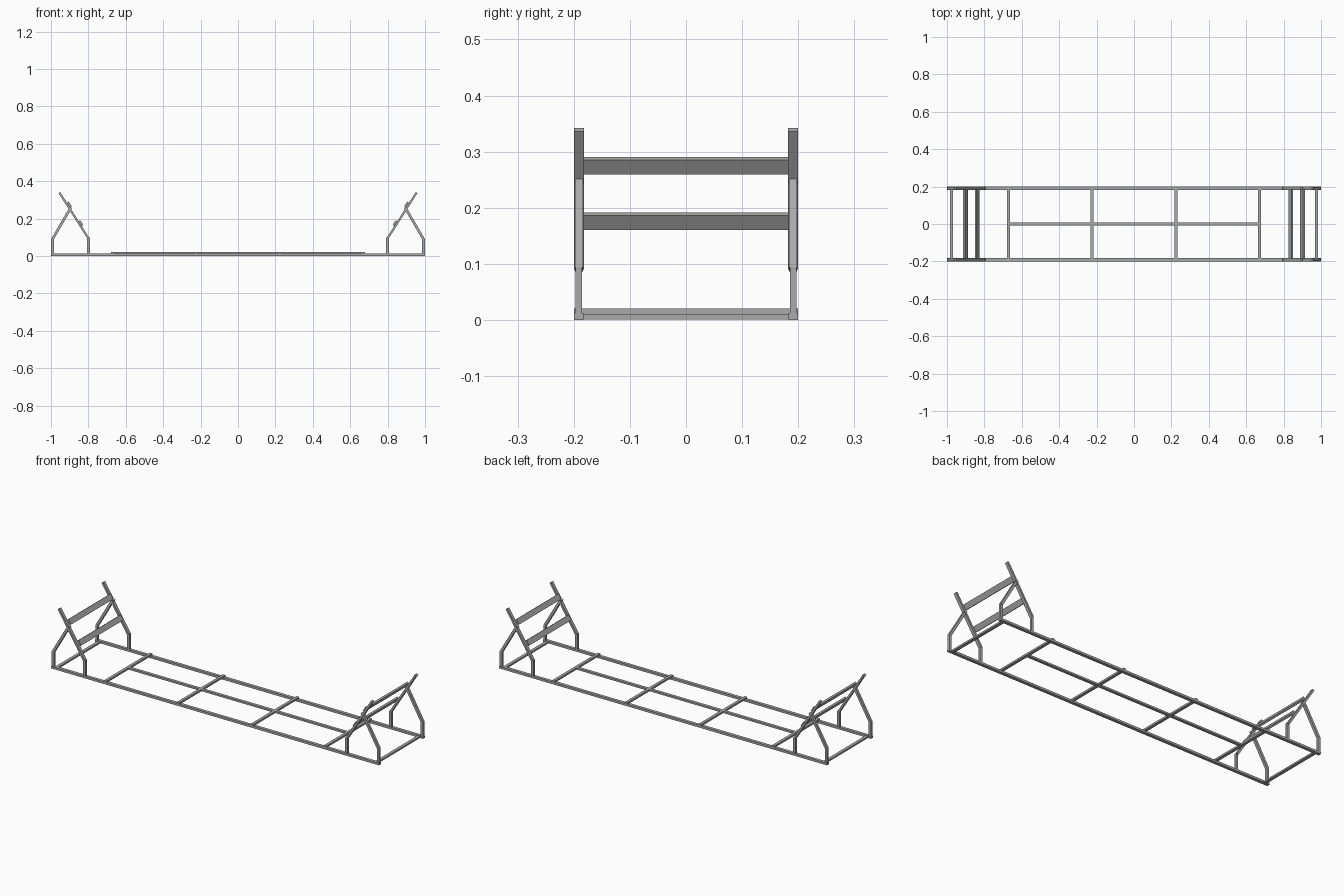
import bpy, math
from mathutils import Matrix, Vector

if "Cube" in bpy.data.objects:
    bpy.data.objects.remove(bpy.data.objects["Cube"])

steel = bpy.data.materials.new("grey steel")
steel.diffuse_color = (0.4, 0.4, 0.4, 1)
steel.use_nodes = True
steel.node_tree.nodes["Principled BSDF"].inputs["Base Color"].default_value = steel.diffuse_color


def prism(name, verts):
    """Box from eight corners: four at low y, four at high y."""
    me = bpy.data.meshes.new(name)
    faces = [(0, 1, 2, 3), (7, 6, 5, 4)]
    faces += [(i, i + 4, (i + 1) % 4 + 4, (i + 1) % 4) for i in range(4)]
    me.from_pydata(verts, [], faces)
    me.materials.append(steel)
    ob = bpy.data.objects.new(name, me)
    bpy.context.collection.objects.link(ob)
    bpy.context.view_layer.objects.active = ob
    ob.select_set(True)
    bpy.ops.object.mode_set(mode='EDIT')
    bpy.ops.mesh.select_all(action='SELECT')
    bpy.ops.mesh.normals_make_consistent(inside=False)
    bpy.ops.object.mode_set(mode='OBJECT')
    ob.select_set(False)
    return ob


def bar(name, a, b, width, y0, y1):
    """Bar in the x-z plane from a to b, extruded from y0 to y1."""
    a, b = Vector(a), Vector(b)
    d = (b - a).normalized()
    n = Vector((-d.y, d.x)) * width / 2
    ring = [a + n, b + n, b - n, a - n]
    return prism(name, [(p.x, y, p.y) for y in (y0, y1) for p in ring])


# Floor frame: side rails, end bars, raised cross bars and centre bar
for s in (-1, 1):
    bar("side_rail", (-1, 0.006), (1, 0.006), 0.012, s * 0.1915 - 0.0085, s * 0.1915 + 0.0085)
    bar("end_bar", (s * 0.975 - 0.0085, 0.0055), (s * 0.975 + 0.0085, 0.0055), 0.009, -0.183, 0.183)
for x in (-0.67, -0.225, 0.225, 0.67):
    bar("cross_bar", (x - 0.008, 0.015), (x + 0.008, 0.015), 0.01, -0.2, 0.2)
for x in (-0.4475, 0, 0.4475):
    h = 0.2145 if abs(x) > 0.1 else 0.217
    bar("centre_bar", (x - h, 0.015), (x + h, 0.015), 0.01, -0.008, 0.008)

# End stands
for sx in (-1, 1):
    for sy in (-1, 1):
        y = sy * 0.191
        bar("inner_post", (sx * 0.799, 0.01), (sx * 0.799, 0.098), 0.014, y - 0.006, y + 0.006)
        bar("outer_post", (sx * 0.992, 0.01), (sx * 0.992, 0.094), 0.014, y - 0.006, y + 0.006)
        bar("long_brace", (sx * 0.799, 0.093), (sx * 0.955, 0.339), 0.011, y - 0.009, y + 0.009)
        bar("short_brace", (sx * 0.992, 0.09), (sx * 0.893, 0.26), 0.014, y - 0.007, y + 0.007)
    # Tilted slats lying on the long braces
    for x, z in ((0.901, 0.275), (0.839, 0.176)):
        dx, dz = 0.008, 0.0127
        bar("tilted_slat", (sx * (x - dx), z - dz), (sx * (x + dx), z + dz), 0.01, -0.184, 0.184)
